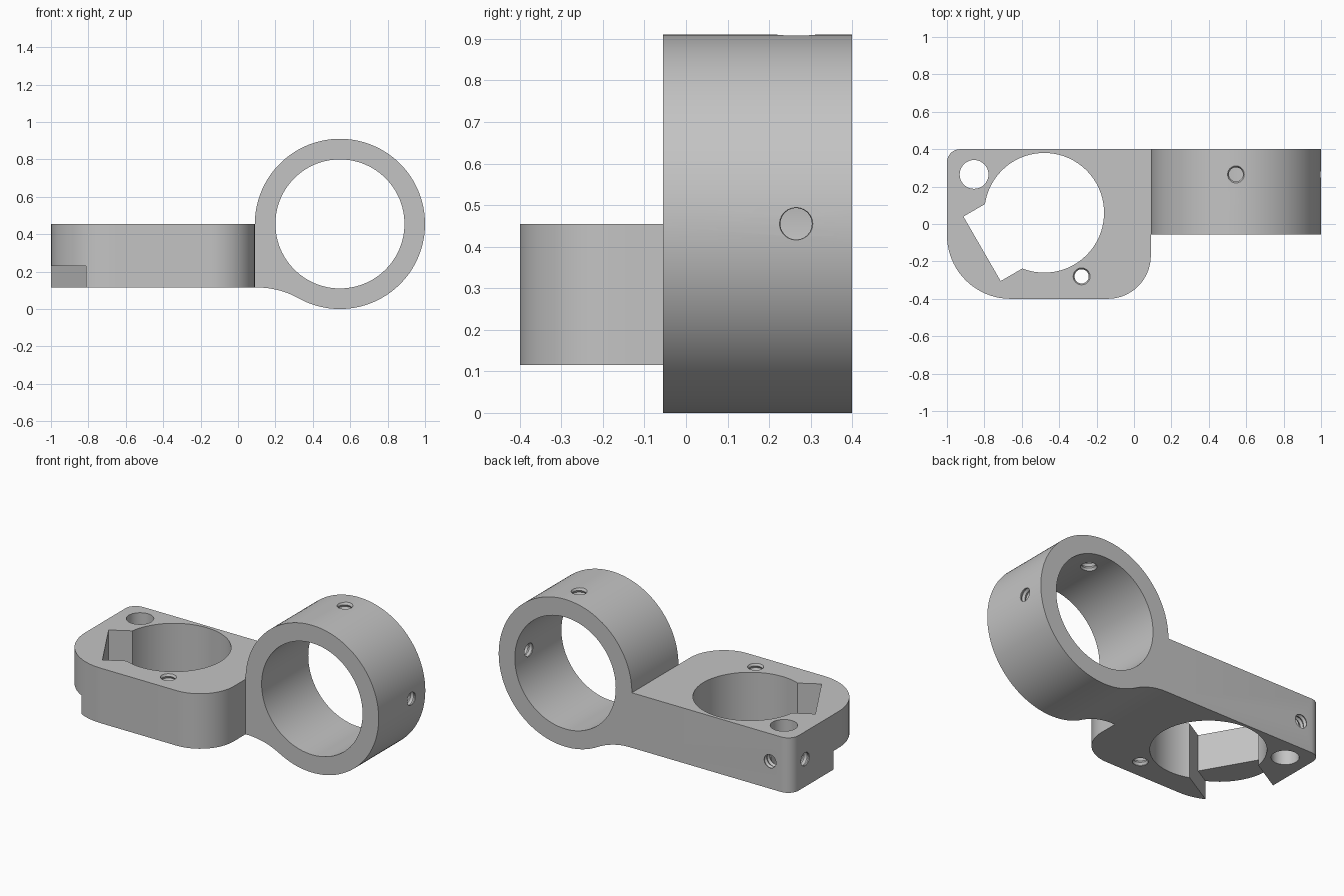
import bpy
import bmesh
from math import pi, cos, sin, radians, atan2, sqrt
from mathutils import Matrix, Vector

cube = bpy.data.objects.get("Cube")
if cube:
    bpy.data.objects.remove(cube, do_unlink=True)

# Main dimensions
BASE, TOP, BACK = 0.115, 0.455, 0.4
RING_X, RING_R, BORE_R, RING_FRONT = 0.545, 0.455, 0.345, -0.055
SCREW_Y, PIN_X, MID = 0.265, -0.855, (BASE + TOP) / 2

metal = bpy.data.materials.new("light grey")
metal.use_nodes = True
grey = (0.55, 0.55, 0.55, 1)
metal.diffuse_color = grey
metal.node_tree.nodes["Principled BSDF"].inputs["Base Color"].default_value = grey


def arc(cx, cy, r, start, end, steps):
    """Points along an arc, angles in degrees."""
    angles = [radians(start + (end - start) * i / steps) for i in range(steps + 1)]
    return [Vector((cx + r * cos(a), cy + r * sin(a))) for a in angles]


def make_object(name, bm):
    bmesh.ops.recalc_face_normals(bm, faces=bm.faces)
    mesh = bpy.data.meshes.new(name)
    bm.to_mesh(mesh)
    bm.free()
    mesh.materials.append(metal)
    obj = bpy.data.objects.new(name, mesh)
    bpy.context.collection.objects.link(obj)
    return obj


def prism(name, outline, low, high, along_y=False):
    """Extrude an outline along z, or an x-z outline along y."""
    bm = bmesh.new()
    place = (lambda p: (p[0], low, p[1])) if along_y else (lambda p: (p[0], p[1], low))
    face = bm.faces.new([bm.verts.new(place(p)) for p in outline])
    moved = bmesh.ops.extrude_face_region(bm, geom=[face])["geom"]
    shift = Vector((0, high - low, 0) if along_y else (0, 0, high - low))
    bmesh.ops.translate(bm, vec=shift, verts=[v for v in moved if isinstance(v, bmesh.types.BMVert)])
    return make_object(name, bm)


def thread_cutter(name, start, direction, length, minor=0.038, major=0.046, pitch=0.028):
    """A turned cutter with a zigzag profile, which leaves thread grooves."""
    sides, bm, loops = 24, bmesh.new(), []
    for i in range(int(length / pitch * 2) + 1):
        r = major if i % 2 else minor
        loops.append([bm.verts.new((*p, i * pitch / 2)) for p in arc(0, 0, r, 0, 360, sides)[:-1]])
    for a, b in zip(loops, loops[1:]):
        for j in range(sides):
            k = (j + 1) % sides
            bm.faces.new((a[j], a[k], b[k], b[j]))
    bm.faces.new(loops[0])
    bm.faces.new(loops[-1])
    turn = Vector((0, 0, 1)).rotation_difference(Vector(direction)).to_matrix().to_4x4()
    bm.transform(Matrix.Translation(start) @ turn)
    return make_object(name, bm)


def combine(target, tool, operation):
    tool.hide_render = True
    mod = target.modifiers.new(tool.name, "BOOLEAN")
    mod.operation, mod.solver, mod.object = operation, "EXACT", tool
    bpy.context.view_layer.objects.active = target
    bpy.ops.object.modifier_apply(modifier=mod.name)
    bpy.data.objects.remove(tool, do_unlink=True)


# Clamp block with differently rounded corners
block = (arc(-0.93, 0.33, 0.07, 90, 180, 8) + arc(-0.66, -0.06, 0.34, 180, 270, 20)
         + arc(-0.14, -0.17, 0.23, 270, 360, 16) + [Vector((0.09, BACK))])
bracket = prism("clamp_bracket", block, BASE, TOP)

# Ring and its filleted web, in one silhouette
dx = sqrt((2 * RING_R) ** 2 - (TOP - BASE + RING_R) ** 2)
fillet_x, fillet_z = RING_X - dx, BASE - RING_R
touch = atan2(TOP - fillet_z, dx) * 180 / pi
ring = (arc(RING_X, TOP, RING_R, 180, touch - 180, 96)
        + arc(fillet_x, fillet_z, RING_R, touch, 90, 12)[1:]
        + [Vector((0, BASE)), Vector((0, TOP))])
combine(bracket, prism("ring_web", ring, RING_FRONT, BACK, True), "UNION")

# Large bores and the plain pin hole
combine(bracket, prism("ring_bore", arc(RING_X, TOP, BORE_R, 0, 360, 96)[:-1], -0.2, 0.6, True), "DIFFERENCE")
combine(bracket, prism("block_bore", arc(-0.48, 0.06, 0.32, 0, 360, 96)[:-1], 0, 0.6), "DIFFERENCE")
combine(bracket, prism("pin_hole", arc(PIN_X, SCREW_Y, 0.077, 0, 360, 40)[:-1], 0, 0.6), "DIFFERENCE")

# Angled slot, open to the outside in its lower part
out = Vector((-cos(pi / 6), -sin(pi / 6)))
a, b = Vector((-0.912, 0.04)), Vector((-0.713, -0.305))
combine(bracket, prism("slot", [a, b, b - out * 0.25, a - out * 0.25], 0, 0.6), "DIFFERENCE")
combine(bracket, prism("slot_mouth", [a + out * 0.4, b + out * 0.4, b - out * 0.2, a - out * 0.2],
                       0, 0.23), "DIFFERENCE")

# Threaded screw holes
screws = {
    "block_screw": ((-0.28, -0.28, 0.05), (0, 0, 1), 0.5),
    "ring_top_screw": ((RING_X, SCREW_Y, 0.7), (0, 0, 1), 0.3),
    "ring_side_screw": ((0.8, SCREW_Y, TOP), (1, 0, 0), 0.3),
    "pin_back_screw": ((PIN_X, SCREW_Y, MID), (0, 1, 0), 0.2),
    "pin_end_screw": ((PIN_X, SCREW_Y, MID), (-1, 0, 0), 0.2),
}
for name, (start, direction, length) in screws.items():
    combine(bracket, thread_cutter(name, start, direction, length), "DIFFERENCE")

# Smooth the curved walls, keep the edges crisp
bpy.ops.object.select_all(action="DESELECT")
bracket.select_set(True)
bpy.context.view_layer.objects.active = bracket
bpy.ops.object.shade_smooth_by_angle(angle=radians(25))
